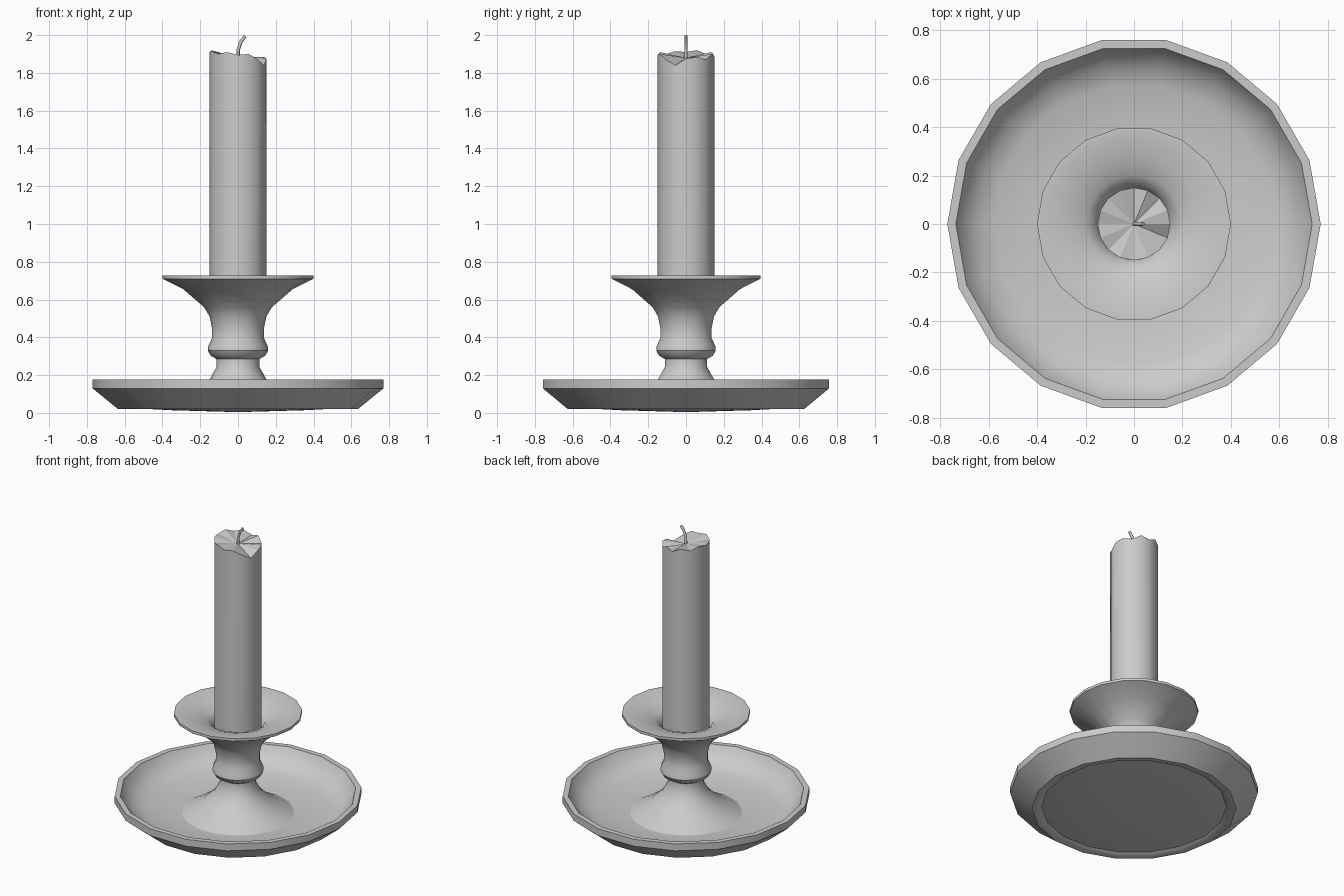
import bpy, bmesh, math

if "Cube" in bpy.data.objects:
    bpy.data.objects.remove(bpy.data.objects["Cube"])


def finish(name, bm, angle=35):
    bmesh.ops.remove_doubles(bm, verts=bm.verts, dist=1e-5)
    bmesh.ops.recalc_face_normals(bm, faces=bm.faces)
    mesh = bpy.data.meshes.new(name)
    bm.to_mesh(mesh)
    bm.free()
    ob = bpy.data.objects.new(name, mesh)
    bpy.context.collection.objects.link(ob)
    bpy.ops.object.select_all(action='DESELECT')
    bpy.context.view_layer.objects.active = ob
    ob.select_set(True)
    bpy.ops.object.shade_smooth_by_angle(angle=math.radians(angle))
    return ob


def lathe(name, profile, sides=18):
    """Spin an (r, z) profile around the z axis."""
    bm = bmesh.new()
    vs = [bm.verts.new((r, 0, z)) for r, z in profile]
    es = [bm.edges.new(p) for p in zip(vs, vs[1:])]
    bmesh.ops.spin(bm, geom=vs + es, cent=(0, 0, 0), axis=(0, 0, 1),
                   angle=2 * math.pi, steps=sides, use_duplicate=False)
    return finish(name, bm)


# Drip plate: shallow dish with a recessed underside
lathe("plate", [
    (0, 0.004), (0.35, 0.014), (0.50, 0.022), (0.575, 0.034), (0.60, 0.02), (0.635, 0.02),
    (0.77, 0.13), (0.77, 0.177), (0.735, 0.177), (0.715, 0.14), (0.66, 0.085),
    (0.58, 0.055), (0.36, 0.04), (0, 0.035)])

# Turned stem flaring into the cup
lathe("stem_and_cup", [
    (0, 0.03), (0.36, 0.035), (0.29, 0.07), (0.22, 0.112), (0.15, 0.178), (0.113, 0.245),
    (0.113, 0.285), (0.145, 0.303), (0.16, 0.33), (0.157, 0.355),
    (0.138, 0.395), (0.138, 0.45), (0.15, 0.51), (0.18, 0.56),
    (0.29, 0.655), (0.40, 0.71), (0.40, 0.728), (0.375, 0.728),
    (0.27, 0.706), (0.20, 0.68), (0.165, 0.655), (0.148, 0.61), (0, 0.61)])

# Candle with an uneven melted top
rim = [1.875, 1.885, 1.87, 1.90, 1.885, 1.91, 1.90, 1.92,
       1.91, 1.915, 1.90, 1.91, 1.895, 1.90, 1.87, 1.84]
bm = bmesh.new()
low, high = [], []
for i, z in enumerate(rim):
    a = 2 * math.pi * i / len(rim)
    x, y = 0.15 * math.cos(a), 0.15 * math.sin(a)
    low.append(bm.verts.new((x, y, 0.615)))
    high.append(bm.verts.new((x, y, z)))
centre = bm.verts.new((0, 0, 1.88))
for i in range(len(rim)):
    j = (i + 1) % len(rim)
    bm.faces.new((low[i], low[j], high[j], high[i]))
    bm.faces.new((high[i], high[j], centre)).tag = True
bm.faces.new(low[::-1])
candle = finish("candle", bm, 30)
for p in candle.data.polygons:
    if len(p.vertices) == 3:
        p.use_smooth = False

# Bent wick
bm = bmesh.new()
path = [(0, 1.87, 0), (0.001, 1.92, 8), (0.014, 1.962, 25), (0.038, 1.996, 40)]
rings = []
for x, z, tilt in path:
    t = math.radians(tilt)
    ring = []
    for k in range(6):
        a = math.pi * k / 3
        u, v = 0.009 * math.cos(a), 0.009 * math.sin(a)
        ring.append(bm.verts.new((x + u * math.cos(t), v, z - u * math.sin(t))))
    rings.append(ring)
for a, b in zip(rings, rings[1:]):
    for k in range(6):
        m = (k + 1) % 6
        bm.faces.new((a[k], a[m], b[m], b[k]))
bm.faces.new(rings[0][::-1])
bm.faces.new(rings[-1])
finish("wick", bm, 65)
